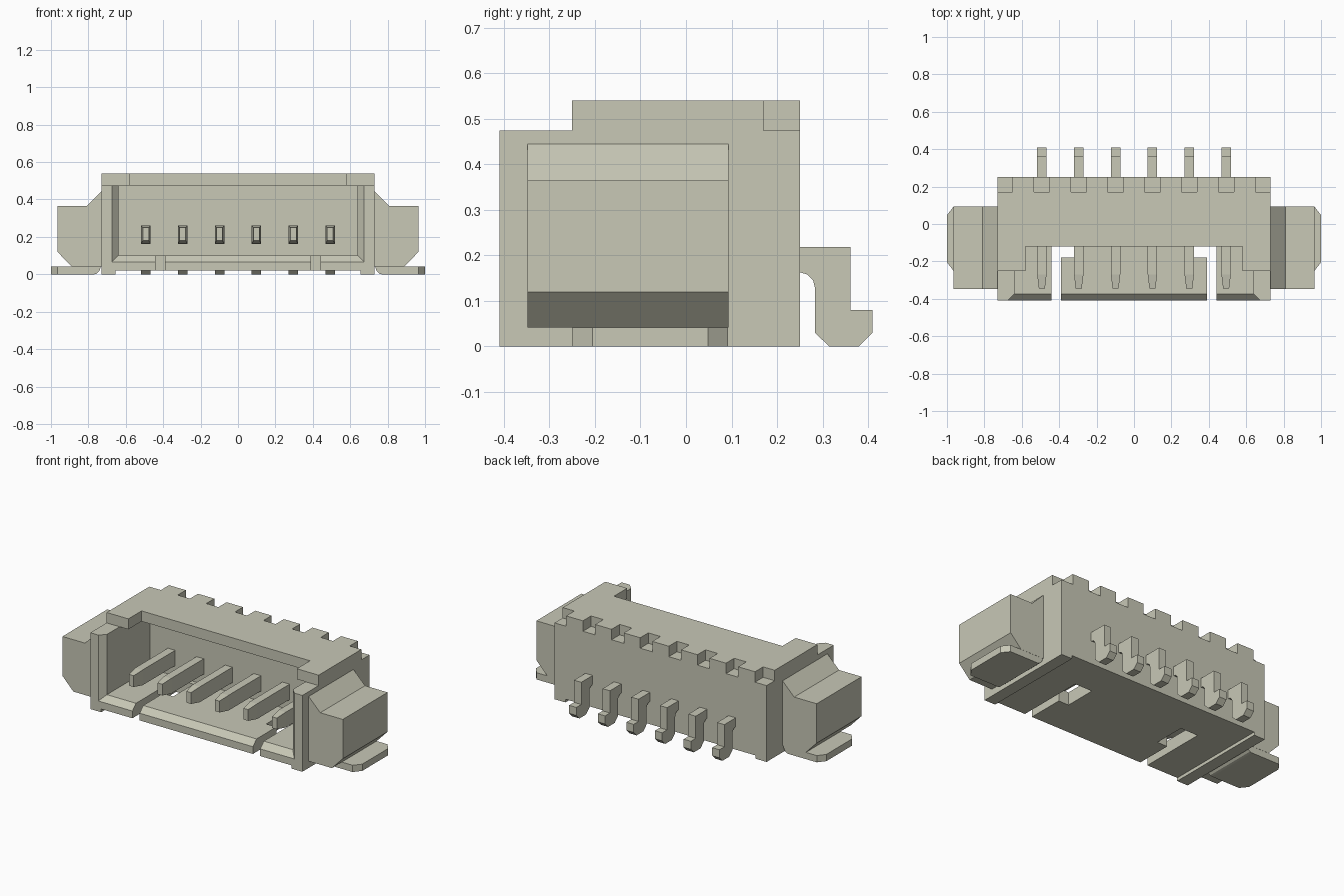
import bpy, bmesh
from mathutils import Vector

if "Cube" in bpy.data.objects:
    bpy.data.objects.remove(bpy.data.objects["Cube"])

COLOUR = (0.58, 0.58, 0.47, 1)
beige = bpy.data.materials.new("beige plastic")
beige.use_nodes = True
beige.diffuse_color = COLOUR
beige.node_tree.nodes["Principled BSDF"].inputs["Base Color"].default_value = COLOUR


def loft(name, start, end):
    """Closed solid between two matching outlines of 3D points."""
    bm = bmesh.new()
    a = [bm.verts.new(p) for p in start]
    b = [bm.verts.new(p) for p in end]
    bm.faces.new(a)
    bm.faces.new(b[::-1])
    for i in range(len(a)):
        j = (i + 1) % len(a)
        bm.faces.new((a[j], a[i], b[i], b[j]))
    bmesh.ops.recalc_face_normals(bm, faces=bm.faces)
    mesh = bpy.data.meshes.new(name)
    bm.to_mesh(mesh)
    bm.free()
    mesh.materials.append(beige)
    obj = bpy.data.objects.new(name, mesh)
    bpy.context.collection.objects.link(obj)
    return obj


def prism(name, axis, outline, lo, hi):
    """Extrude a 2D outline along x, y or z."""
    def at(t):
        return [Vector(p[:axis] + (t,) + p[axis:]) for p in outline]
    return loft(name, at(lo), at(hi))


def box(name, x, y, z):
    return prism(name, 2, [(x[0], y[0]), (x[1], y[0]), (x[1], y[1]), (x[0], y[1])], *z)


def cut(obj, cutter):
    """Subtract the cutter and discard it."""
    mod = obj.modifiers.new("cut", "BOOLEAN")
    mod.operation, mod.solver, mod.object = "DIFFERENCE", "EXACT", cutter
    bpy.context.view_layer.objects.active = obj
    bpy.ops.object.modifier_apply(modifier=mod.name)
    bpy.data.objects.remove(cutter)


def rect(x, y, low, high):
    return [(-x, y, low), (x, y, low), (x, y, high), (-x, y, high)]


pin_xs = [(i - 2.5) * 0.197 for i in range(6)]

# Housing: stepped block, hollowed from the front
housing = prism("housing", 0, [(-.41, 0), (.25, 0), (.25, .54), (-.25, .54),
                               (-.25, .475), (-.41, .475)], -.73, .73)
cut(housing, prism("cavity", 0, [(-.5, .1), (.05, .1), (.05, .475), (-.252, .475),
                                 (-.252, .6), (-.5, .6)], -.64, .64))
cut(housing, box("roof_opening", (-.58, .58), (-.5, -.12), (.3, .6)))
cut(housing, loft("mouth_bevel", rect(.71, -.445, .03, .6), rect(.635, -.37, .105, .6)))
cut(housing, box("underside_recess", (-.655, .655), (-.5, .5), (-.1, .02)))

# L-shaped slots through the floor
for s in (-1, 1):
    slot = [(.39, -.5), (.44, -.5), (.44, .02), (.32, .02), (.32, -.18), (.39, -.18)]
    cut(housing, prism("floor_slot", 2, [(s * x, y) for x, y in slot], -.1, .2))

# Notches along the rear top edge, above each pin and at the corners
for x in pin_xs:
    cut(housing, box("rear_notch", (x - .042, x + .042), (.17, .4), (.475, .7)))
for s in (-1, 1):
    cut(housing, box("corner_notch", sorted((s * .65, s * .9)), (.17, .4), (.475, .7)))

# Contact pins: tapered blade inside, bent solder tail behind
tail = [(.04, .163), (.25, .163), (.267, .158), (.279, .146), (.283, .13), (.283, .03),
        (.315, 0), (.38, 0), (.41, .03), (.41, .08), (.362, .08), (.362, .218), (.04, .218)]
for i, x in enumerate(pin_xs, 1):
    prism(f"pin_tail_{i}", 0, tail, x - .025, x + .025)
    box(f"pin_blade_{i}", (x - .025, x + .025), (-.27, .06), (.165, .26))

    def section(w, y, low, high):
        return [(x + px, y, pz) for px, _, pz in rect(w, y, low, high)]
    loft(f"pin_tip_{i}", section(.025, -.27, .165, .26), section(.016, -.345, .18, .25))

# Side wings and their solder tabs
wing = [(.725, .45), (.73, .445), (.81, .365), (.965, .365), (.965, .12), (.89, .042), (.725, .042)]
bend = [(.735, .042), (.737, .028), (.745, .013), (.757, .003), (.77, 0), (.965, 0), (.965, .042)]
tab_end = [(.96, -.25), (.965, -.25), (1, -.205), (1, .048), (.965, .092), (.96, .092)]
for s, side in ((1, "left"), (-1, "right")):
    def flip(points):
        return [(s * x, t) for x, t in points]
    prism(f"{side}_wing", 1, flip(wing), -.348, .093)
    prism(f"{side}_solder_tab", 1, flip(bend), -.25, .092)
    prism(f"{side}_solder_tab_end", 2, flip(tab_end), 0, .042)
